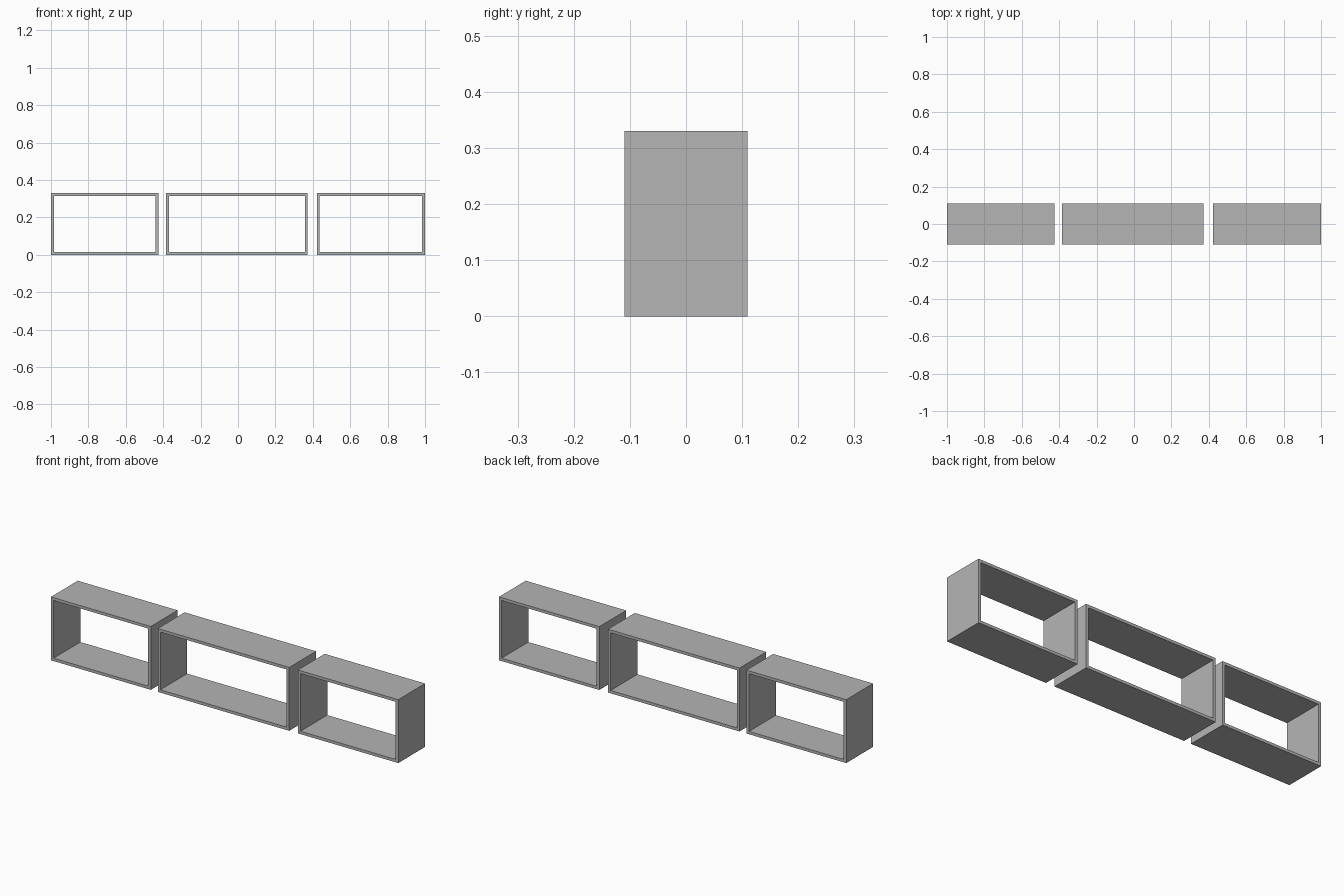
import bpy
import bmesh

cube = bpy.data.objects.get("Cube")
if cube:
    bpy.data.objects.remove(cube, do_unlink=True)

DEPTH = 0.22
HEIGHT = 0.33
WALL = 0.015

# Plain grey finish
grey = bpy.data.materials.new("plain_grey")
grey.use_nodes = True
grey.diffuse_color = (0.46, 0.46, 0.46, 1)
grey.node_tree.nodes["Principled BSDF"].inputs["Base Color"].default_value = grey.diffuse_color


def open_shelf(name, x0, x1):
    """Rectangular box shelf, open at front and back."""
    bm = bmesh.new()

    def loop(inset, y):
        a, b, c, d = x0 + inset, x1 - inset, inset, HEIGHT - inset
        return [bm.verts.new((x, y, z)) for x, z in ((a, c), (b, c), (b, d), (a, d))]

    # Outer front, outer back, inner back, inner front
    rings = [loop(0, -DEPTH / 2), loop(0, DEPTH / 2),
             loop(WALL, DEPTH / 2), loop(WALL, -DEPTH / 2)]
    for r, ring in enumerate(rings):
        following = rings[(r + 1) % 4]
        for i in range(4):
            j = (i + 1) % 4
            bm.faces.new((ring[i], ring[j], following[j], following[i]))
    bmesh.ops.recalc_face_normals(bm, faces=bm.faces)

    mesh = bpy.data.meshes.new(name)
    bm.to_mesh(mesh)
    bm.free()
    mesh.materials.append(grey)
    bpy.context.collection.objects.link(bpy.data.objects.new(name, mesh))


# Row of three shelves
open_shelf("right_shelf", -1.0, -0.425)
open_shelf("middle_shelf", -0.385, 0.372)
open_shelf("left_shelf", 0.422, 1.0)
